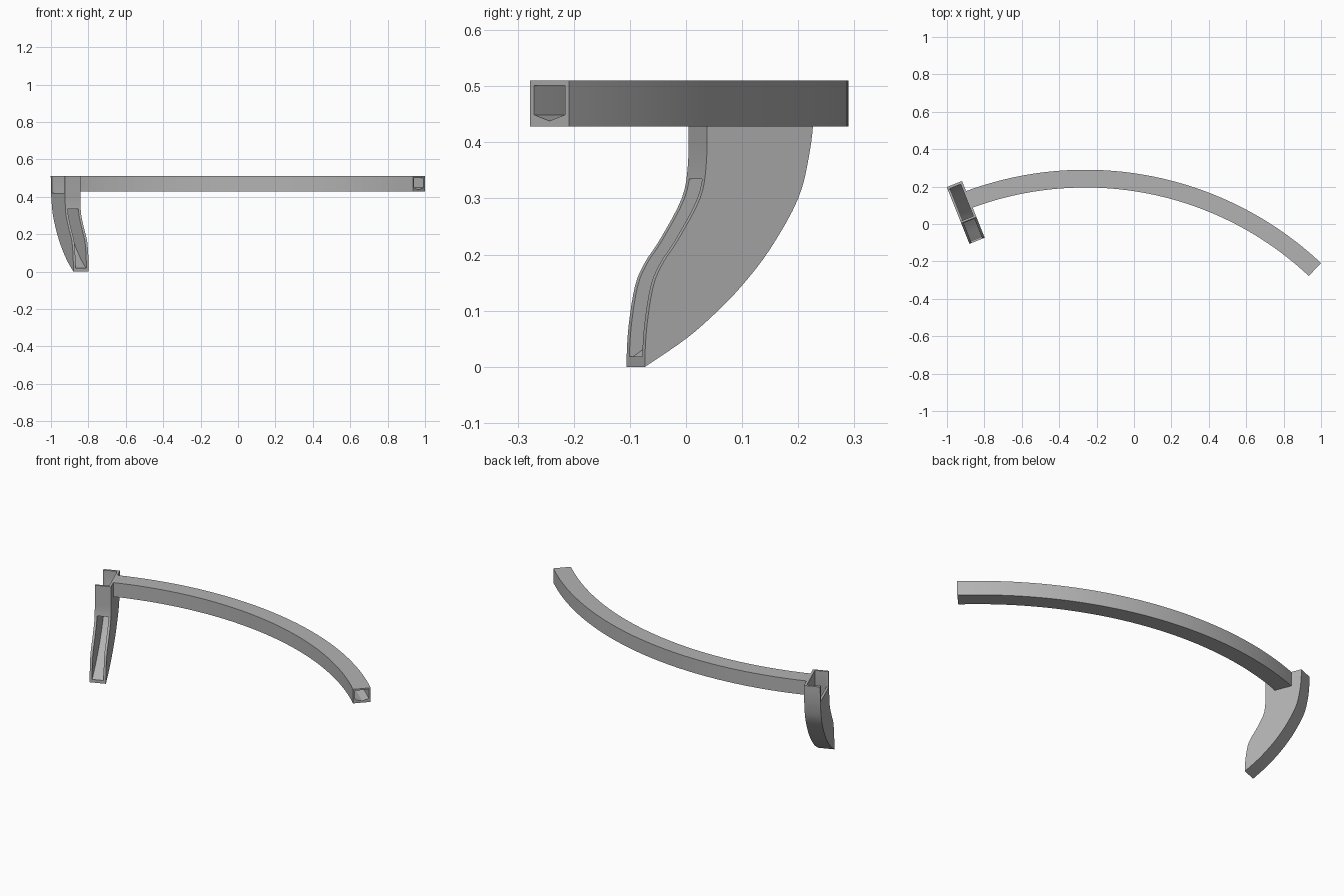
import bpy, bmesh, math
from mathutils import Vector

if "Cube" in bpy.data.objects:
    bpy.data.objects.remove(bpy.data.objects["Cube"])

grey = bpy.data.materials.new("plain grey")
grey.diffuse_color = (0.45, 0.45, 0.45, 1)
grey.use_nodes = True
grey.node_tree.nodes["Principled BSDF"].inputs["Base Color"].default_value = grey.diffuse_color


def make_object(name, bm):
    bmesh.ops.recalc_face_normals(bm, faces=bm.faces)
    mesh = bpy.data.meshes.new(name)
    bm.to_mesh(mesh)
    bm.free()
    mesh.materials.append(grey)
    ob = bpy.data.objects.new(name, mesh)
    bpy.context.collection.objects.link(ob)
    return ob


def activate(ob):
    bpy.ops.object.select_all(action='DESELECT')
    ob.select_set(True)
    bpy.context.view_layer.objects.active = ob


def smooth_curve(pts, steps=4):
    """Catmull-Rom curve through 2D points."""
    p = [Vector(q) for q in pts]
    p = [2 * p[0] - p[1]] + p + [2 * p[-1] - p[-2]]
    out = []
    for i in range(1, len(p) - 2):
        a, b, c, d = p[i - 1:i + 3]
        for k in range(steps):
            t = k / steps
            out.append(0.5 * (2 * b + (c - a) * t + (2 * a - 5 * b + 4 * c - d) * t * t
                              + (3 * b - a - 3 * c + d) * t ** 3))
    return out + [p[-2]]


# Leg frame: U runs towards the back of the leg, W across its thickness
ORIGIN = Vector((-0.798, -0.074, 0))
U = Vector((-0.371, 0.928, 0))
W = Vector((0.928, 0.371, 0))
THICK = 0.088
TOP = 0.51


def prism(name, profile, w0, w1):
    """Extrude a (u, z) profile across the leg thickness."""
    bm = bmesh.new()
    rings = [[bm.verts.new(ORIGIN + U * u + W * w + Vector((0, 0, z))) for u, z in profile]
             for w in (w0, w1)]
    bm.faces.new(rings[0])
    bm.faces.new(rings[1][::-1])
    n = len(profile)
    for i in range(n):
        j = (i + 1) % n
        bm.faces.new((rings[0][i], rings[0][j], rings[1][j], rings[1][i]))
    return make_object(name, bm)


def to_u(pts):
    return [((y + 0.074) / 0.928, z) for y, z in pts]


back = smooth_curve(to_u([(-0.073, 0), (0, 0.05), (0.055, 0.098), (0.1, 0.145), (0.15, 0.21),
                          (0.2, 0.3), (0.22, 0.38), (0.228, 0.45), (0.23, TOP)]))
front = smooth_curve(to_u([(-0.074, 0), (-0.070, 0.07), (-0.058, 0.145), (-0.04, 0.187),
                           (-0.015, 0.225), (0.025, 0.3), (0.036, 0.36), (0.037, 0.43),
                           (0.037, TOP)]))

# Curved leg blade
leg = prism("curved_leg", list(back) + list(front[:0:-1]), -THICK, 0)

# Hollow inside, open at the top and along the lower front
inner_back = []
for i in range(1, len(back) - 1):
    d = (back[i + 1] - back[i - 1]).normalized()
    q = back[i] + Vector((-d.y, d.x)) * 0.013
    if q.y > 0.03:
        inner_back.append(q)
inner = ([(-0.2, 0.018), (0.008, 0.018)] + [tuple(q) for q in inner_back]
         + [(inner_back[-1].x, 0.56), (0.131, 0.56), (0.131, 0.36), (0.122, 0.335), (-0.2, 0.335)])
hollow = prism("leg_hollow_cutter", inner, -THICK + 0.013, -0.013)

# Notch through the outer side wall at the top
notch = prism("leg_notch_cutter", [(0.131, 0.42), (0.308, 0.42), (0.308, 0.56), (0.131, 0.56)],
              -THICK - 0.03, -THICK + 0.03)

for cutter in (hollow, notch):
    cutter.hide_render = True
    mod = leg.modifiers.new("cut", 'BOOLEAN')
    mod.operation = 'DIFFERENCE'
    mod.solver = 'EXACT'
    mod.object = cutter
    activate(leg)
    bpy.ops.object.modifier_apply(modifier=mod.name)
    bpy.data.objects.remove(cutter)

# Curved hollow rail: outer box section and inner channel swept along an arc
CX, CY = -0.26, -1.55
R0, R1 = 1.745, 1.84
START, END, SEG = math.radians(110.5), math.radians(46.8), 48
outer = [(R0, 0.428), ((R0 + R1) / 2, 0.428), (R1, 0.428), (R1, TOP), (R0, TOP)]
channel = [(R0 + 0.010, 0.449), ((R0 + R1) / 2, 0.438), (R1 - 0.010, 0.449),
           (R1 - 0.010, 0.501), (R0 + 0.010, 0.501)]
bm = bmesh.new()
sweeps = []
for section in (outer, channel):
    rings = []
    for s in range(SEG + 1):
        a = START + (END - START) * s / SEG
        rings.append([bm.verts.new((CX + r * math.cos(a), CY + r * math.sin(a), z))
                      for r, z in section])
    for ra, rb in zip(rings, rings[1:]):
        for i in range(5):
            j = (i + 1) % 5
            bm.faces.new((ra[i], ra[j], rb[j], rb[i]))
    sweeps.append(rings)
for end in (0, -1):
    o, c = sweeps[0][end], sweeps[1][end]
    for i in range(5):
        j = (i + 1) % 5
        bm.faces.new((o[i], o[j], c[j], c[i]))
rail = make_object("curved_rail", bm)

for ob in (leg, rail):
    activate(ob)
    bpy.ops.object.shade_smooth_by_angle(angle=math.radians(12 if ob is rail else 25))
